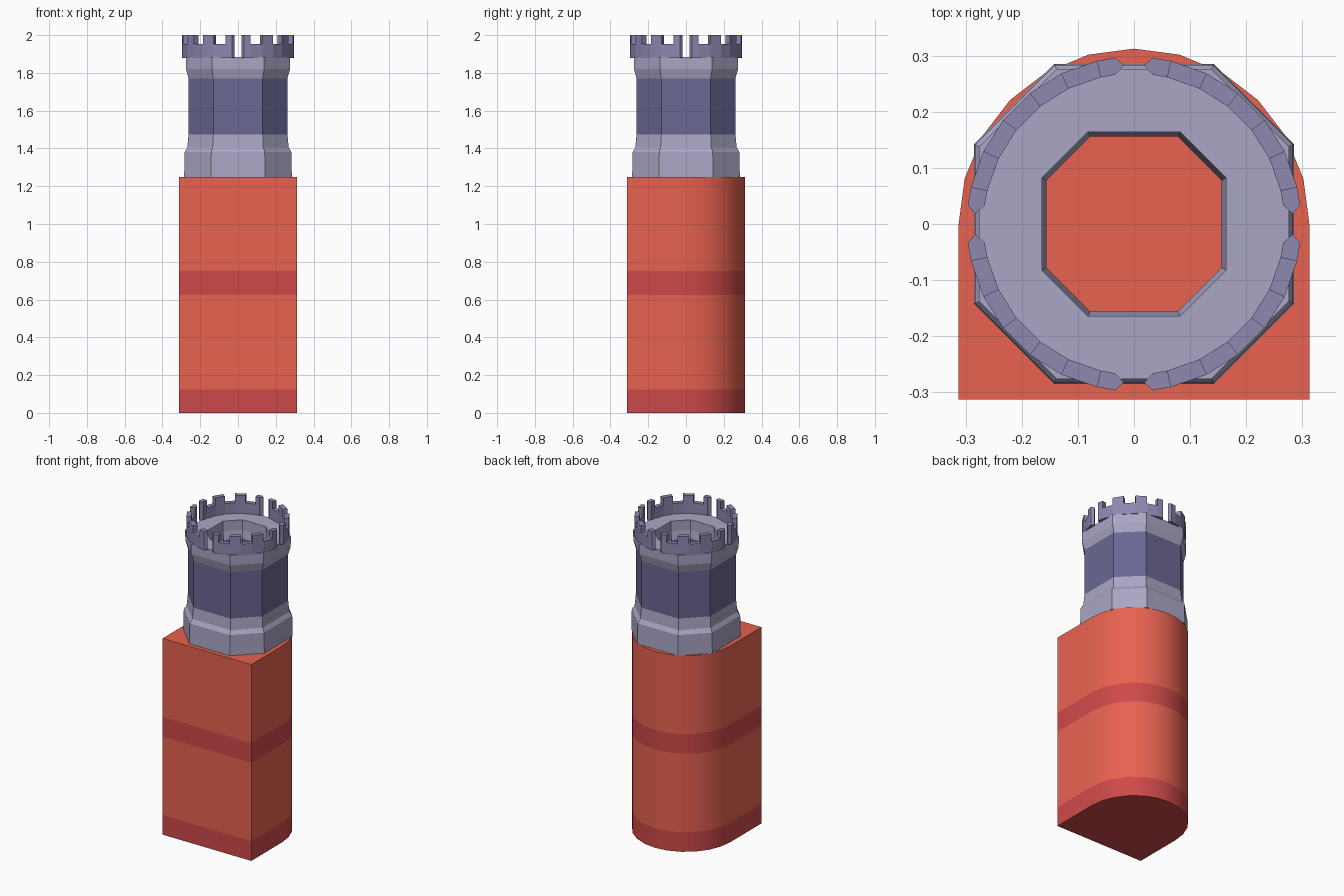
import bpy, bmesh
from math import sin, cos, pi, radians

if "Cube" in bpy.data.objects:
    bpy.data.objects.remove(bpy.data.objects["Cube"])


def material(name, rgb):
    # Colours are given as sRGB and stored linear
    m = bpy.data.materials.new(name)
    m.diffuse_color = [(c / 255 / 12.92 if c < 10 else ((c / 255 + 0.055) / 1.055) ** 2.4)
                       for c in rgb] + [1]
    m.use_nodes = True
    m.node_tree.nodes["Principled BSDF"].inputs["Base Color"].default_value = m.diffuse_color
    return m


RED = material("red_brick", (232, 98, 80))
DARK_RED = material("dark_red_brick", (206, 73, 73))
LIGHT = material("light_stone", (170, 166, 197))
DARK = material("dark_stone", (106, 103, 146))
RIM = material("rim_stone", (140, 136, 176))


def make_object(name, bm, mats, smooth=False):
    bmesh.ops.recalc_face_normals(bm, faces=bm.faces)
    mesh = bpy.data.meshes.new(name)
    bm.to_mesh(mesh)
    bm.free()
    for m in mats:
        mesh.materials.append(m)
    ob = bpy.data.objects.new(name, mesh)
    bpy.context.collection.objects.link(ob)
    if smooth:
        bpy.ops.object.select_all(action='DESELECT')
        ob.select_set(True)
        bpy.context.view_layer.objects.active = ob
        bpy.ops.object.shade_smooth_by_angle(angle=radians(30))
    return ob


def ring(bm, outline, z):
    return [bm.verts.new((x, y, z)) for x, y in outline]


def bridge(bm, a, b, mat=0):
    n = len(a)
    for i in range(n):
        j = (i + 1) % n
        bm.faces.new((a[i], a[j], b[j], b[i])).material_index = mat


# Base: square front, half-round back, with two darker bands
R = 0.3125
outline = [(-R, -R), (R, -R)] + [(R * cos(k * pi / 12), R * sin(k * pi / 12)) for k in range(13)]
bm = bmesh.new()
levels = [ring(bm, outline, z) for z in (0, 0.125, 0.625, 0.75, 1.25)]
for k in range(4):
    bridge(bm, levels[k], levels[k + 1], (1, 0, 1, 0)[k])
bm.faces.new(levels[0]).material_index = 1
bm.faces.new(levels[-1])
make_object("brick_base", bm, [RED, DARK_RED], smooth=True)


# Hollow eight-sided pot, the bore follows the outer profile
def octagon(r):
    h = r / 2
    return [(r, -h), (r, h), (h, r), (-h, r), (-r, h), (-r, -h), (-h, -r), (h, -r)]


profile = [(0.285, 1.25), (0.283, 1.38), (0.268, 1.405), (0.262, 1.475),
           (0.262, 1.77), (0.275, 1.82), (0.276, 1.885)]
bm = bmesh.new()
outer = [ring(bm, octagon(r), z) for r, z in profile]
inner = [ring(bm, octagon(r * 0.595), z) for r, z in profile]
for k in range(len(profile) - 1):
    mat = 1 if k == 3 else 0
    bridge(bm, outer[k], outer[k + 1], mat)
    bridge(bm, inner[k], inner[k + 1], mat)
bridge(bm, outer[-1], inner[-1])
bridge(bm, outer[0], inner[0])
make_object("chimney_pot", bm, [LIGHT, DARK])

# Battlement rim: four arcs of seven steps, alternately tall and low
RI, RO, Z0, Z_LOW, Z_TOP = 0.268, 0.298, 1.88, 1.953, 2.0
STEP = pi / 14


def polar(r, a):
    return (r * cos(a), r * sin(a))


def prism(bm, pts, z0, z1, skip=()):
    lo, hi = ring(bm, pts, z0), ring(bm, pts, z1)
    bm.faces.new(lo)
    bm.faces.new(hi)
    for i in range(len(pts)):
        if i not in skip:
            j = (i + 1) % len(pts)
            bm.faces.new((lo[i], lo[j], hi[j], hi[i]))


for q in range(4):
    bm = bmesh.new()
    for s in range(7):
        a, b = q * pi / 2 + s * STEP, q * pi / 2 + (s + 1) * STEP
        tip = 0.5 * (RI + RO)
        if s == 0:      # pointed ends beside the gaps
            pts = [polar(RI, a + 0.125), polar(tip, a + 0.065), polar(RO, a + 0.11),
                   polar(RO, b), polar(RI, b)]
        elif s == 6:
            pts = [polar(RI, a), polar(RO, a), polar(RO, b - 0.11),
                   polar(tip, b - 0.065), polar(RI, b - 0.125)]
        else:
            pts = [polar(RI, a), polar(RO, a), polar(RO, b), polar(RI, b)]
        prism(bm, pts, Z0, Z_LOW if s % 2 else Z_TOP, skip=(0, 2) if s % 2 else ())
    make_object(f"battlement_arc_{q + 1}", bm, [RIM])
